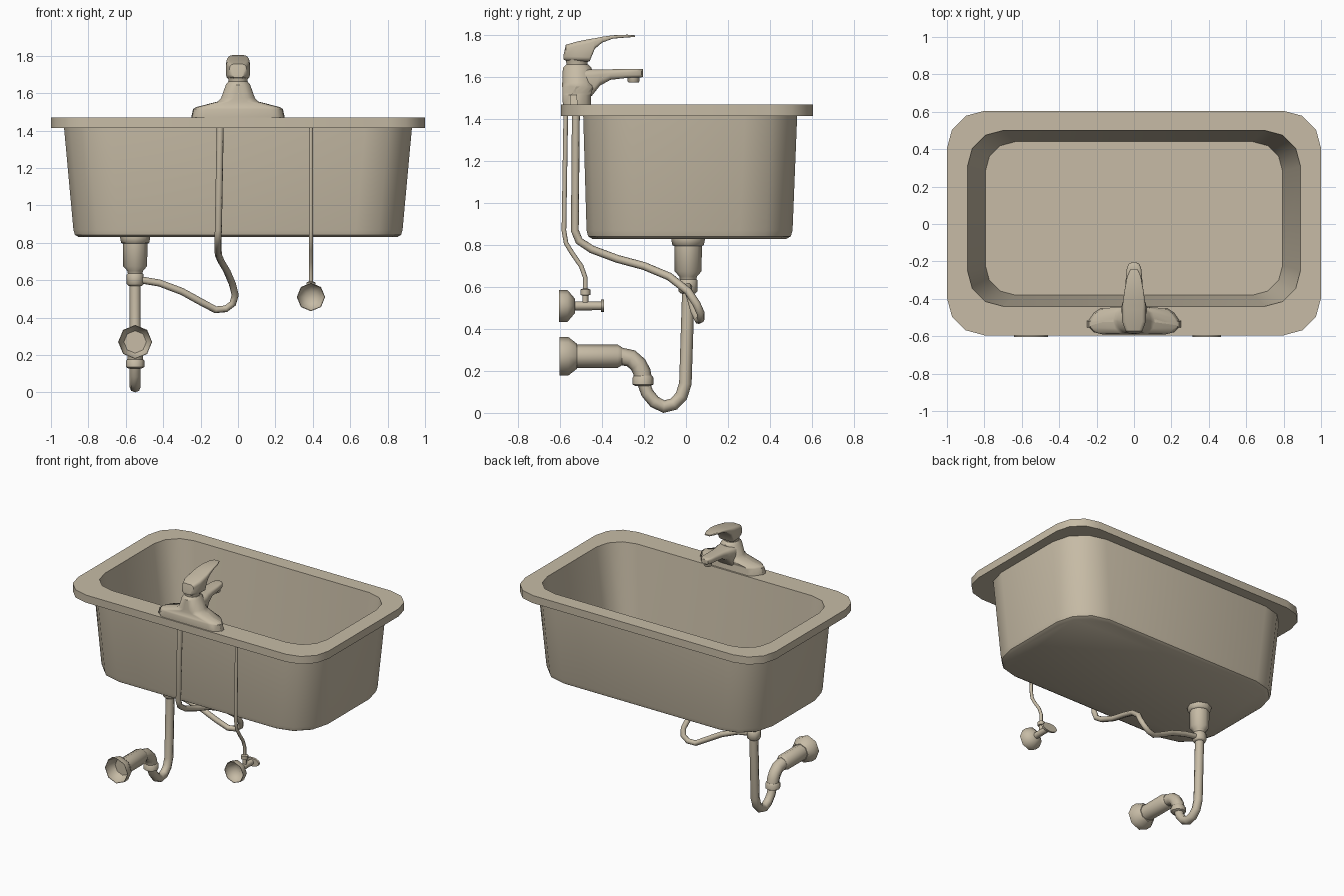
import bpy, bmesh, math
from mathutils import Vector, Quaternion

mat = bpy.data.materials.new("beige")
mat.diffuse_color = (0.57, 0.50, 0.38, 1)


def loft(name, rings, angle=35):
    """Skin equal-length rings of points and cap both ends."""
    bm = bmesh.new()
    vs = [[bm.verts.new(p) for p in r] for r in rings]
    n = len(vs[0])
    for a, b in zip(vs, vs[1:]):
        for i in range(n):
            j = (i + 1) % n
            bm.faces.new((a[i], a[j], b[j], b[i]))
    bm.faces.new(vs[0])
    bm.faces.new(vs[-1])
    bmesh.ops.recalc_face_normals(bm, faces=bm.faces)
    me = bpy.data.meshes.new(name)
    bm.to_mesh(me)
    bm.free()
    me.materials.append(mat)
    ob = bpy.data.objects.new(name, me)
    bpy.context.collection.objects.link(ob)
    bpy.ops.object.select_all(action='DESELECT')
    ob.select_set(True)
    bpy.context.view_layer.objects.active = ob
    bpy.ops.object.shade_smooth_by_angle(angle=math.radians(angle))
    return ob


def rrect(hu, v0, v1, r, seg=3):
    """Rounded rectangle, symmetric in u, as (u, v) pairs."""
    hv, c = (v1 - v0) / 2, (v0 + v1) / 2
    r = min(r, hu * 0.95, hv * 0.95)
    pts = []
    for k, (su, sv) in enumerate([(1, 1), (-1, 1), (-1, -1), (1, -1)]):
        for i in range(seg + 1):
            a = math.pi / 2 * (k + i / seg)
            pts.append((su * (hu - r) + r * math.cos(a), c + sv * (hv - r) + r * math.sin(a)))
    return pts


def ring(c, q, r, n):
    return [Vector(c) + q @ Vector((r * math.cos(2 * math.pi * i / n), r * math.sin(2 * math.pi * i / n), 0))
            for i in range(n)]


def lathe(name, origin, axis, profile, n=8):
    """Turned part: profile is (distance along axis, radius)."""
    d = Vector(axis)
    q = Vector((0, 0, 1)).rotation_difference(d)
    return loft(name, [ring(Vector(origin) + d * t, q, r, n) for t, r in profile], 50)


def tube(name, path, r, n=8):
    """Pipe of constant radius along a path."""
    p = [Vector(v) for v in path]
    prev, q, rings = Vector((0, 0, 1)), Quaternion(), []
    for i, c in enumerate(p):
        t = Vector((0, 0, 0))
        if i:
            t += (c - p[i - 1]).normalized()
        if i < len(p) - 1:
            t += (p[i + 1] - c).normalized()
        t.normalize()
        q = prev.rotation_difference(t) @ q
        prev = t
        rings.append(ring(c, q, r, n))
    return loft(name, rings, 50)


# Basin with rim: inner floor, up the inside, over the rim, down the outside
basin = [(0.795, -0.38, 0.44, 0.16, 0.85), (0.89, -0.44, 0.50, 0.19, 1.47),
         (1.0, -0.595, 0.605, 0.20, 1.47), (1.0, -0.595, 0.605, 0.20, 1.415),
         (0.93, -0.49, 0.53, 0.25, 1.415), (0.88, -0.474, 0.508, 0.25, 0.87),
         (0.872, -0.467, 0.50, 0.245, 0.842), (0.85, -0.447, 0.48, 0.23, 0.83)]
loft("basin", [[(u, v, z) for u, v in rrect(h, a, b, r)] for h, a, b, r, z in basin])

# Faucet base (wings taper towards their tips) and body
body = [(0.25, -0.587, -0.43, 0.07, 1.47), (0.24, -0.59, -0.435, 0.07, 1.515),
        (0.225, -0.588, -0.435, 0.065, 1.525), (0.11, -0.59, -0.44, 0.065, 1.555),
        (0.09, -0.59, -0.44, 0.07, 1.575), (0.065, -0.587, -0.45, 0.06, 1.645),
        (0.052, -0.57, -0.468, 0.05, 1.662)]
loft("faucet_body", [[(u, v - (0.9 * max(0, abs(u) - 0.08) ** 1.6 if v > -0.51 else 0), z)
                      for u, v in rrect(h, a, b, r)] for h, a, b, r, z in body])


def loft_y(name, sections):
    """Loft of xz rounded rectangles: (y, half width, z low, z high, radius)."""
    return loft(name, [[(u, y, v) for u, v in rrect(h, a, b, r)] for y, h, a, b, r in sections])


# Spout
loft_y("spout", [(-0.53, 0.07, 1.50, 1.635, 0.03), (-0.45, 0.07, 1.51, 1.638, 0.03),
                 (-0.41, 0.058, 1.56, 1.638, 0.025), (-0.36, 0.048, 1.588, 1.638, 0.02),
                 (-0.28, 0.043, 1.597, 1.64, 0.015), (-0.235, 0.038, 1.60, 1.64, 0.012),
                 (-0.213, 0.027, 1.60, 1.64, 0.012), (-0.205, 0.012, 1.602, 1.638, 0.01)])
lathe("aerator", (0, -0.25, 1.575), (0, 0, 1), [(0, 0.024), (0.005, 0.028), (0.03, 0.028)], 12)

# Neck and lever handle
lathe("faucet_neck", (0, -0.52, 1.65), (0, 0, 1), [(0, 0.05), (0.017, 0.05), (0.04, 0.056)], 12)
loft_y("lever_handle", [(-0.585, 0.028, 1.685, 1.70, 0.01), (-0.573, 0.045, 1.68, 1.755, 0.02),
                        (-0.52, 0.063, 1.678, 1.77, 0.02), (-0.46, 0.063, 1.675, 1.782, 0.02),
                        (-0.435, 0.062, 1.735, 1.786, 0.015), (-0.40, 0.057, 1.765, 1.793, 0.01),
                        (-0.35, 0.05, 1.784, 1.80, 0.006), (-0.28, 0.037, 1.79, 1.803, 0.005),
                        (-0.242, 0.02, 1.792, 1.80, 0.003)])

# Drain fitting under the bowl
DX, DY = -0.55, 0.01
lathe("drain_fitting", (DX, DY, 0), (0, 0, 1),
      [(0.63, 0.038), (0.65, 0.042), (0.675, 0.064), (0.795, 0.066), (0.80, 0.075), (0.825, 0.08), (0.835, 0.08)])
lathe("drain_nut", (DX, DY, 0), (0, 0, 1), [(0.57, 0.036), (0.58, 0.046), (0.63, 0.046), (0.64, 0.036)])

# Trap, elbow and waste pipe into the wall
trap = [(0.012, 0.6), (-0.003, 0.14), (-0.022, 0.08), (-0.058, 0.042), (-0.105, 0.03),
        (-0.15, 0.052), (-0.185, 0.095), (-0.205, 0.15)]
tube("trap", [(DX, y, z) for y, z in trap], 0.03)
lathe("trap_nut", (DX, -0.205, 0), (0, 0, 1), [(0.128, 0.035), (0.136, 0.05), (0.168, 0.05), (0.178, 0.042)])
elbow = [(-0.205, 0.165), (-0.21, 0.195), (-0.228, 0.23), (-0.262, 0.26), (-0.315, 0.27)]
tube("elbow", [(DX, y, z) for y, z in elbow], 0.042)
lathe("waste_pipe", (DX, 0, 0.27), (0, 1, 0), [(-0.53, 0.055), (-0.325, 0.055), (-0.305, 0.043)])
lathe("waste_flange", (DX, 0, 0.27), (0, 1, 0),
      [(-0.53, 0.06), (-0.565, 0.085), (-0.603, 0.088), (-0.603, 0.091), (-0.56, 0.091), (-0.52, 0.06)])

# Supply valve on the wall
VX, VZ = 0.39, 0.51
lathe("valve_flange", (VX, 0, VZ), (0, 1, 0),
      [(-0.54, 0.03), (-0.57, 0.07), (-0.605, 0.073), (-0.605, 0.076), (-0.565, 0.076), (-0.53, 0.035)])
lathe("valve_stem", (VX, 0, VZ), (0, 1, 0), [(-0.54, 0.022), (-0.40, 0.02)])
handle = lathe("valve_handle", (0, 0, 0), (0, 1, 0), [(-0.008, 0.03), (0.008, 0.03)], 12)
handle.location = (VX, -0.398, VZ)
handle.scale.x = 2.0
lathe("valve_outlet", (VX, -0.48, 0), (0, 0, 1),
      [(0.51, 0.014), (0.56, 0.014), (0.562, 0.024), (0.588, 0.024), (0.592, 0.014)])

# Thin supply hose and thicker overflow hose
supply = [(-0.48, 0.58), (-0.48, 0.645), (-0.50, 0.70), (-0.545, 0.765), (-0.572, 0.81),
          (-0.582, 0.87), (-0.573, 1.43)]
tube("supply_hose", [(VX, y, z) for y, z in supply], 0.011)
tube("drain_hose", [(-0.095, -0.525, 1.43), (-0.105, -0.53, 0.87), (-0.107, -0.51, 0.82),
                    (-0.107, -0.45, 0.78), (-0.105, -0.33, 0.735), (-0.09, -0.2, 0.70),
                    (-0.06, -0.08, 0.65), (-0.03, 0.01, 0.58), (-0.015, 0.05, 0.52),
                    (-0.028, 0.07, 0.475), (-0.065, 0.07, 0.447), (-0.12, 0.06, 0.442),
                    (-0.2, 0.04, 0.485), (-0.3, 0.025, 0.54), (-0.42, 0.01, 0.585),
                    (-0.54, 0.01, 0.605)], 0.019)
